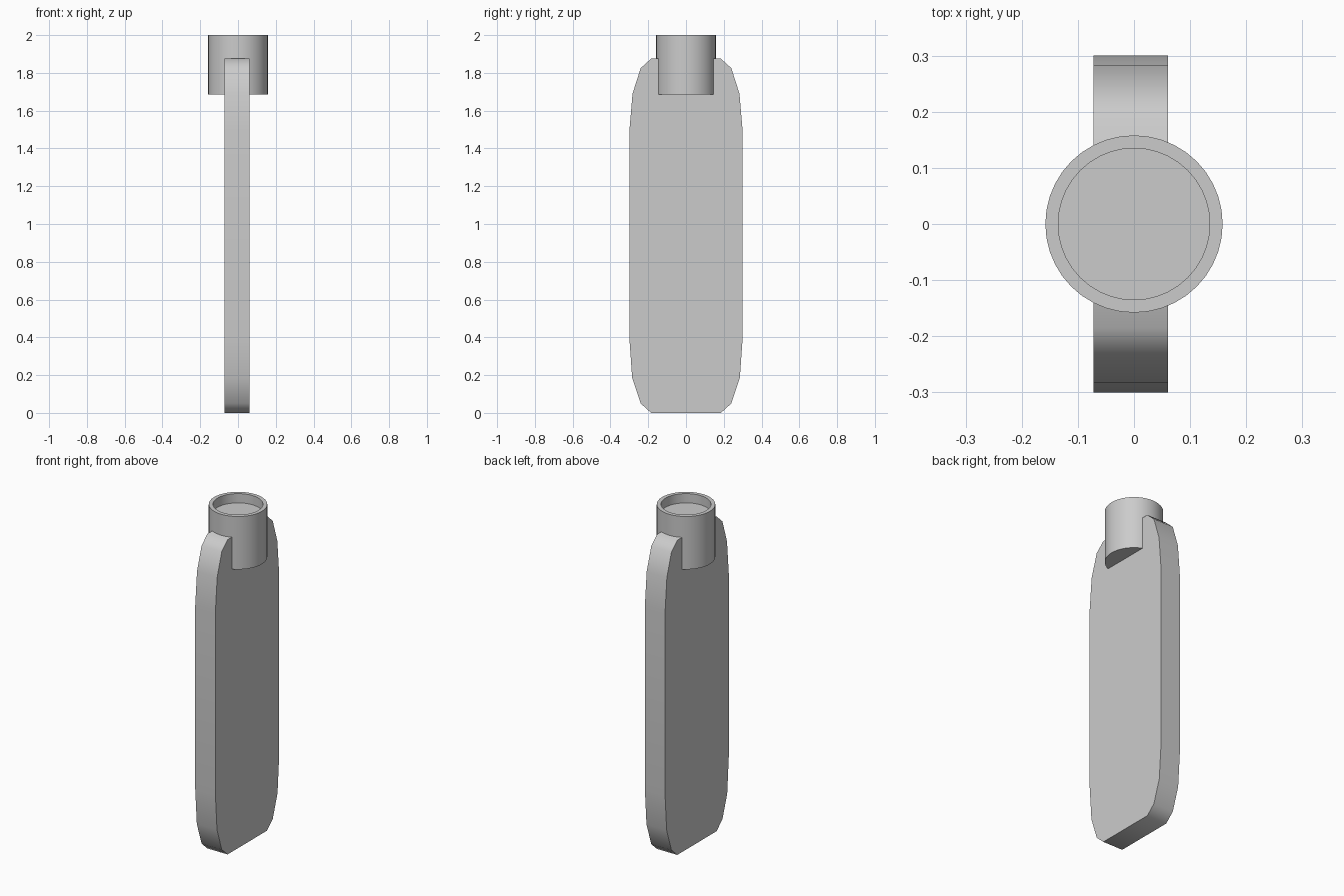
import bpy
import bmesh
from math import radians, cos, sin, tau

cube = bpy.data.objects.get("Cube")
if cube:
    bpy.data.objects.remove(cube, do_unlink=True)

grey = bpy.data.materials.new("plain grey")
grey.use_nodes = True
grey.diffuse_color = (0.6, 0.6, 0.6, 1)
grey.node_tree.nodes["Principled BSDF"].inputs["Base Color"].default_value = (0.6, 0.6, 0.6, 1)


def finish(name, bm, angle):
    """Turn a bmesh into a grey object, smooth below the given edge angle."""
    bmesh.ops.recalc_face_normals(bm, faces=bm.faces)
    mesh = bpy.data.meshes.new(name)
    bm.to_mesh(mesh)
    bm.free()
    mesh.materials.append(grey)
    obj = bpy.data.objects.new(name, mesh)
    bpy.context.collection.objects.link(obj)
    bpy.ops.object.select_all(action="DESELECT")
    obj.select_set(True)
    bpy.context.view_layer.objects.active = obj
    bpy.ops.object.shade_smooth_by_angle(angle=radians(angle))
    return obj


# Flat body: mirrored half outline, extruded through its thickness
half = [(0.185, 0.0), (0.24, 0.05), (0.285, 0.185), (0.3, 0.4),
        (0.3, 1.49), (0.283, 1.69), (0.24, 1.825), (0.185, 1.875)]
outline = half + [(-y, z) for y, z in reversed(half)]
bm = bmesh.new()
face = bm.faces.new([bm.verts.new((-0.072, y, z)) for y, z in outline])
extruded = bmesh.ops.extrude_face_region(bm, geom=[face])["geom"]
bmesh.ops.translate(bm, vec=(0.133, 0, 0),
                    verts=[v for v in extruded if isinstance(v, bmesh.types.BMVert)])
finish("flat_body", bm, 50)

# Round cap: rings from the underside up, over the rim and into the recess
SIDES = 40
bm = bmesh.new()
rings = []
for radius, z in [(0.158, 1.685), (0.158, 2.0), (0.135, 2.0), (0.135, 1.945)]:
    rings.append([bm.verts.new((radius * cos(tau * i / SIDES),
                                radius * sin(tau * i / SIDES), z))
                  for i in range(SIDES)])
for low, high in zip(rings, rings[1:]):
    for i in range(SIDES):
        j = (i + 1) % SIDES
        bm.faces.new((low[i], low[j], high[j], high[i]))
bm.faces.new(rings[0])
bm.faces.new(rings[-1])
finish("round_cap", bm, 40)
